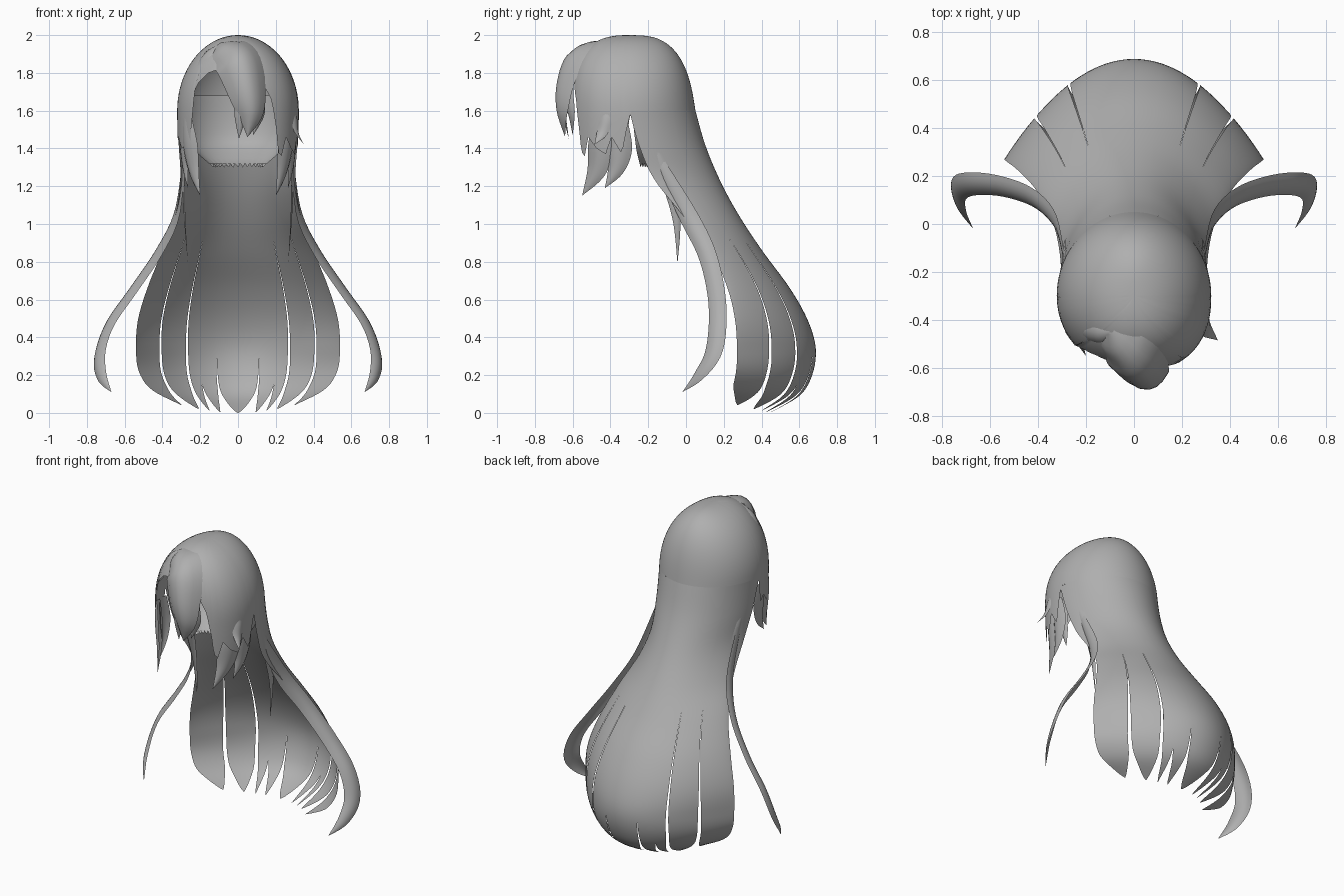
import bpy, bmesh, math
from mathutils import Vector

if "Cube" in bpy.data.objects:
    bpy.data.objects.remove(bpy.data.objects["Cube"])

hair = bpy.data.materials.new("hair_grey")
hair.diffuse_color = (0.43, 0.43, 0.43, 1)
hair.use_nodes = True
hair.node_tree.nodes["Principled BSDF"].inputs["Base Color"].default_value = hair.diffuse_color


def spline(keys, t):
    """Smooth interpolation through key tuples, t in 0..1."""
    n = len(keys) - 1
    i = min(int(t * n), n - 1)
    f = t * n - i
    p = [keys[min(max(i + k, 0), n)] for k in (-1, 0, 1, 2)]
    return [0.5 * (2 * b + (c - a) * f + (2 * a - 5 * b + 4 * c - d) * f * f
                   + (3 * b - a - 3 * c + d) * f ** 3) for a, b, c, d in zip(*p)]


def build(name, grids):
    """Make one smooth object from grids of points (rows of columns)."""
    bm = bmesh.new()
    for g in grids:
        vs = [[bm.verts.new(p) for p in row] for row in g]
        for r0, r1 in zip(vs, vs[1:]):
            for k in range(len(r0) - 1):
                bm.faces.new((r0[k], r1[k], r1[k + 1], r0[k + 1]))
    bmesh.ops.remove_doubles(bm, verts=bm.verts, dist=0.0004)
    bmesh.ops.recalc_face_normals(bm, faces=bm.faces)
    me = bpy.data.meshes.new(name)
    bm.to_mesh(me)
    bm.free()
    me.materials.append(hair)
    me.shade_smooth()
    ob = bpy.data.objects.new(name, me)
    bpy.context.collection.objects.link(ob)
    return ob


def lock(keys, out, bulge=0.4, rows=24, cols=6):
    """Tapered strand: keys are (x, y, z, half width), bowed towards out."""
    out = Vector(out).normalized()
    grid = []
    for i in range(rows + 1):
        t = i / rows
        x, y, z, w = spline(keys, t)
        a, b = spline(keys, max(t - .02, 0)), spline(keys, min(t + .02, 1))
        tan = Vector(b[:3]) - Vector(a[:3])
        side = tan.cross(out).normalized()
        w = max(w, 0)
        grid.append([Vector((x, y, z)) + side * w * v - out * bulge * w * v * v
                     for v in (2 * c / cols - 1 for c in range(cols + 1))])
    return grid


def mirrored(keys, s):
    return [(k[0] * s, *k[1:]) for k in keys]


# Cap: dome whose hem height follows the azimuth (0 = front, + = right)
HEM = [(-180, 1.6), (-91, 1.6), (-87, 1.42), (-80, 1.46), (-70, 1.4), (-60, 1.42),
       (-53, 1.34), (-49, 1.44), (-51, 1.6), (-48, 1.7), (-44, 1.75), (-34, 1.8),
       (-15, 1.83), (0, 1.84), (20, 1.77), (30, 1.66), (36, 1.5), (39, 1.38), (44, 1.36),
       (50, 1.46), (60, 1.4), (70, 1.37), (76, 1.46), (85, 1.37), (91, 1.6), (180, 1.6)]
HEM.sort()


def hem(az):
    for (a, h), (b, k) in zip(HEM, HEM[1:]):
        if a <= az <= b:
            return h + (k - h) * (az - a) / (b - a)


def cap_point(az, q):
    a = math.radians(az)
    sx, cy = math.sin(a), math.cos(a)
    n = 2.6 if cy > 0 else 3.0
    if 0 < az < 90:                      # fuller at the front right
        sx, cy = sx ** .86, cy ** .86
    if q <= 1:
        c, s = math.cos(q * math.pi / 2), math.sin(q * math.pi / 2)
        z, fx, fy = 1.6 + .4 * c, s, max(1 - c ** n, 0) ** (1 / n)
    else:
        d = (q - 1) * .63
        z, fx = 1.6 - d, 1 - .4 * d * d
        fy = fx
    y = -.3 - (.32 if cy > 0 else .35) * fy * cy
    return (.322 * fx * sx, y - .15 * (z - 1.6) * max(-cy, 0) * fy, z)


cap = []
for az in range(-180, 181, 2):
    h = hem(az)
    q = math.acos((h - 1.6) / .4) / (math.pi / 2) if h > 1.6 else 1 + (1.6 - h) / .63
    cap.append([cap_point(az, q * k / 20) for k in range(21)])
build("hair_cap", [cap])

# Back hair: sheet rows (half width, side y, side z, back y, back z), slit into locks
ROWS = [(.322, -.3, 1.6, .05, 1.6), (.314, -.25, 1.42, .105, 1.41), (.305, -.17, 1.24, .19, 1.21),
        (.33, -.02, 1.05, .29, 1.03), (.40, .13, .86, .41, .85), (.48, .22, .66, .55, .66),
        (.53, .26, .49, .645, .49), (.54, .27, .34, .687, .34), (.525, .265, .22, .668, .2),
        (.46, .24, .12, .6, .09), (.36, .2, .06, .44, .0)]


def back_point(phi, t):
    w, ys, zs, yb, zb = spline(ROWS, t)
    c = max(math.cos(phi), 0) ** (1 + min(t / .7, 1))
    return (w * math.sin(phi), ys + (yb - ys) * c, zs + (zb - zs) * c)


# Lock edges as (position across, row fraction where the slit begins)
EDGES = [(.21, .72), (.38, .84), (.5, .36), (.76, .36), (1, .5)]
EDGES = [(-a, t) for a, t in reversed(EDGES)] + EDGES
strips = []
for (a0, s0), (a1, s1) in zip(EDGES, EDGES[1:]):
    tip = a0 + (a1 - a0) * (.5 - .2 * ((a0 + a1 > .01) - (a0 + a1 < -.01)))
    grid = []
    for i in range(51):
        t = i / 50
        taper = max((t - .85) / .15, 0) ** 2
        gaps = [0 if abs(a) == 1 else .02 * max((t - s) / (1 - s), 0)
                for a, s in ((a0, s0), (a1, s1))]
        lo, hi = a0 + gaps[0], a1 - gaps[1]
        lo, hi = (math.asin(v + (tip - v) * taper * .96) for v in (lo, hi))
        grid.append([back_point(lo + (hi - lo) * k / 8, t) for k in range(9)])
    strips.append(grid)
build("back_hair", strips)

# Nape: inner layer lining the head and sweeping forward to a jagged edge
NAPE = [(.30, -.28, 1.68, .0, 1.68), (.30, -.28, 1.55, .0, 1.55), (.27, -.27, 1.45, -.02, 1.44),
        (.22, -.26, 1.38, -.08, 1.375), (.13, -.24, 1.30, -.18, 1.30)]
nape = []
for i in range(13):
    w, ys, zs, yb, zb = spline(NAPE, i / 12)
    row = []
    for k in range(33):
        p = math.pi * (k / 32 - .5)
        jag = .02 * (k % 2) if i == 12 else 0
        row.append((w * math.sin(p), ys + (yb - ys) * math.cos(p),
                    zs + (zb - zs) * math.cos(p) + jag))
    nape.append(row)
build("nape_hair", [nape])

# Central fringe: rounded tuft from the parting that splits into three tips
build("fringe", [
    lock([(-.1, -.46, 1.955, .03), (-.06, -.55, 1.94, .1), (.01, -.64, 1.88, .125),
          (.05, -.685, 1.74, .105), (.07, -.685, 1.6, .07), (.05, -.64, 1.46, 0)],
         (.1, -1, .35), .75),
    lock([(-.05, -.58, 1.91, .04), (.0, -.655, 1.82, .06), (.02, -.665, 1.7, .045),
          (.012, -.65, 1.57, .03), (.005, -.62, 1.45, 0)], (0, -1, .2), .5),
    lock([(.03, -.63, 1.88, .04), (.085, -.65, 1.77, .06), (.11, -.64, 1.66, .05),
          (.115, -.62, 1.58, .035), (.08, -.6, 1.47, 0)], (.5, -1, .2), .5)])

# Parting ridges running back over the crown
build("parting_locks", [
    lock([(-.1, -.46, 1.95, .02), (-.02, -.4, 1.985, .05), (.08, -.33, 1.98, .05),
          (.17, -.28, 1.92, 0)], (0, 0, 1), .5),
    lock([(-.1, -.46, 1.95, .03), (-.17, -.47, 1.90, .06), (-.235, -.45, 1.80, .06),
          (-.28, -.42, 1.68, 0)], (-.7, -.5, .6), .5)])

# Side locks hanging below the cap and sweeping forward
FRONT_LOCK = [(.285, -.45, 1.56, .05), (.28, -.46, 1.42, .08), (.25, -.485, 1.28, .055),
              (.2, -.55, 1.15, 0)]
MIDDLE_LOCK = [(.315, -.36, 1.54, .05), (.305, -.36, 1.4, .07), (.29, -.375, 1.29, .045),
               (.265, -.43, 1.19, 0)]
for s, tag in ((-1, "left"), (1, "right")):
    build("side_locks_" + tag, [lock(mirrored(FRONT_LOCK, s), (s, -.5, 0)),
                                lock(mirrored(MIDDLE_LOCK, s), (s, -.2, 0))])

# Small flick on the right side
build("side_flick", [lock([(.29, -.42, 1.64, .03), (.31, -.43, 1.56, .04),
                           (.32, -.45, 1.48, .03), (.35, -.485, 1.42, 0)], (1, -.4, 0))])

# Paired strands: long curling outer ones and thin ones beside the face
OUTER = [(.295, -.14, 1.32, .03), (.335, .0, 1.06, .05), (.43, .1, .86, .05),
         (.565, .15, .66, .05), (.69, .16, .48, .052), (.745, .135, .32, .052),
         (.73, .06, .2, .035), (.67, -.02, .11, 0)]
THIN = [(.30, -.2, 1.46, .02), (.295, -.1, 1.24, .035), (.285, -.05, 1.02, .02),
        (.265, -.045, .79, 0)]
for s, tag in ((-1, "left"), (1, "right")):
    build("outer_strand_" + tag, [lock(mirrored(OUTER, s), (.75 * s, -.4, .45), .35, 32)])
    build("thin_strand_" + tag, [lock(mirrored(THIN, s), (s, 0, 0), .35)])
